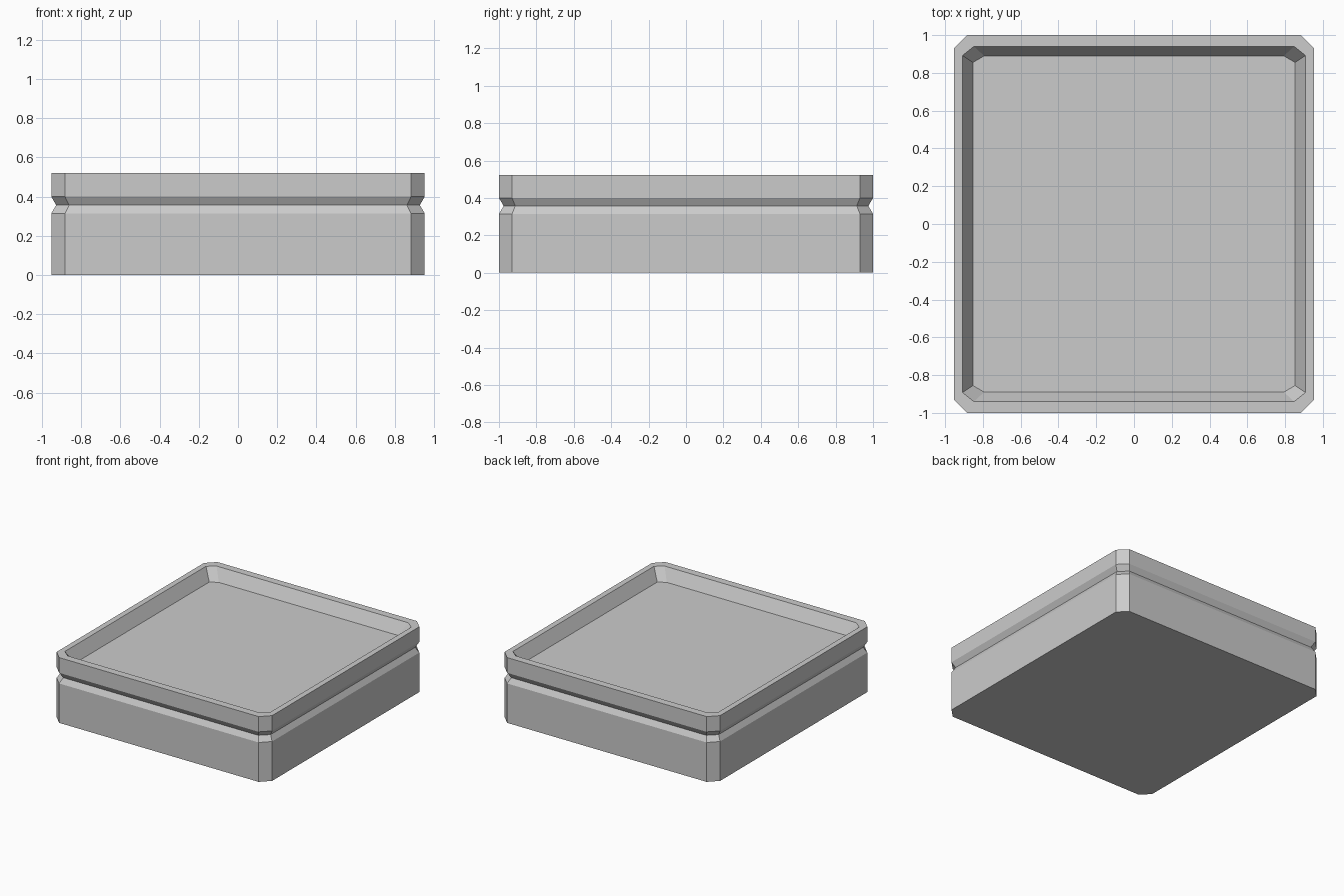
import bpy
import bmesh

cube = bpy.data.objects.get("Cube")
if cube:
    bpy.data.objects.remove(cube, do_unlink=True)

# Single plain grey
grey = bpy.data.materials.new("plain_grey")
grey.use_nodes = True
colour = (0.6, 0.6, 0.6, 1)
grey.diffuse_color = colour
grey.node_tree.nodes["Principled BSDF"].inputs["Base Color"].default_value = colour


def ring(bm, hx, hy, z, cx, cy):
    """Rectangle with clipped corners, counter-clockwise."""
    points = []
    for sx, sy in ((1, 1), (-1, 1), (-1, -1), (1, -1)):
        pair = [(sx * hx, sy * (hy - cy), z), (sx * (hx - cx), sy * hy, z)]
        points += pair if sx * sy > 0 else pair[::-1]
    return [bm.verts.new(p) for p in points]


# Half width, half depth, height, corner clip in x and y:
# base, groove, lip, rim and recessed floor
sections = [
    (0.953, 1.0, 0.0, 0.07, 0.07),
    (0.953, 1.0, 0.315, 0.07, 0.07),
    (0.928, 0.975, 0.357, 0.066, 0.062),
    (0.953, 1.0, 0.4, 0.07, 0.07),
    (0.953, 1.0, 0.522, 0.07, 0.07),
    (0.908, 0.94, 0.522, 0.06, 0.048),
    (0.853, 0.89, 0.425, 0.06, 0.035),
]

bm = bmesh.new()
rings = [ring(bm, *s) for s in sections]
for low, high in zip(rings, rings[1:]):
    for i in range(8):
        j = (i + 1) % 8
        bm.faces.new((low[i], low[j], high[j], high[i]))
bm.faces.new(rings[0][::-1])
bm.faces.new(rings[-1])

mesh = bpy.data.meshes.new("grooved_tray")
bm.to_mesh(mesh)
bm.free()
mesh.materials.append(grey)
tray = bpy.data.objects.new("grooved_tray", mesh)
bpy.context.collection.objects.link(tray)
